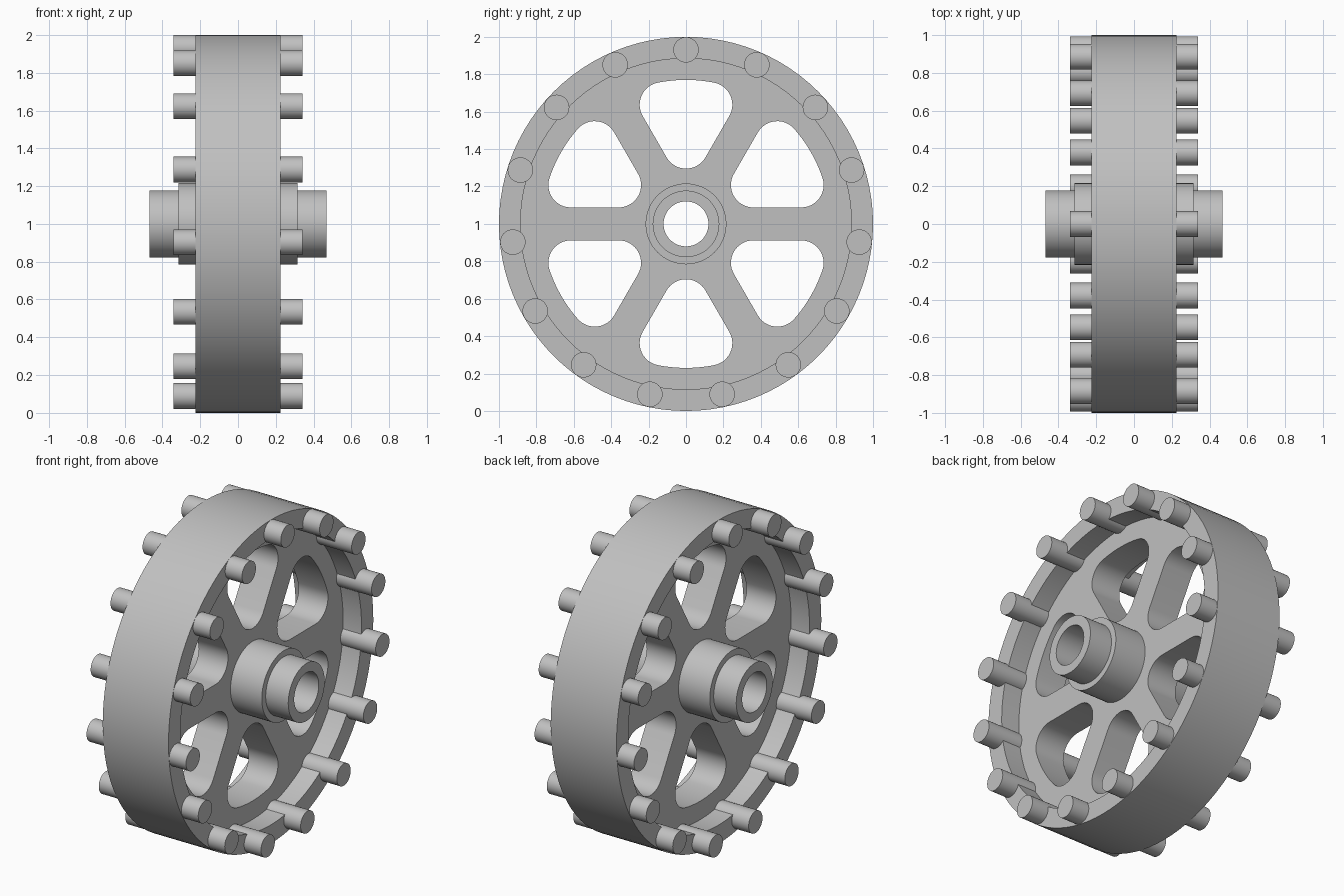
import bpy, bmesh, math
from mathutils import Matrix

if "Cube" in bpy.data.objects:
    bpy.data.objects.remove(bpy.data.objects["Cube"], do_unlink=True)

AXLE_Z = 1.0
grey = bpy.data.materials.new("plain_grey")
grey.use_nodes = True
grey.diffuse_color = (0.53, 0.53, 0.53, 1)
grey.node_tree.nodes["Principled BSDF"].inputs["Base Color"].default_value = grey.diffuse_color


def finish(name, mesh):
    """Link a mesh, colour it and smooth its curved faces."""
    obj = bpy.data.objects.new(name, mesh)
    bpy.context.collection.objects.link(obj)
    mesh.materials.clear()
    mesh.materials.append(grey)
    bpy.ops.object.select_all(action='DESELECT')
    obj.select_set(True)
    bpy.context.view_layer.objects.active = obj
    bpy.ops.object.shade_smooth_by_angle(angle=math.radians(30))
    return obj


def lathe(name, profile, segments=96):
    """Turn a closed (x, radius) profile around the x axle."""
    bm = bmesh.new()
    rings = []
    for i in range(segments):
        a = math.tau * i / segments
        rings.append([bm.verts.new((x, r * math.sin(a), AXLE_Z + r * math.cos(a)))
                      for x, r in profile])
    n = len(profile)
    for i in range(segments):
        a, b = rings[i], rings[(i + 1) % segments]
        for k in range(n):
            m = (k + 1) % n
            bm.faces.new((a[k], a[m], b[m], b[k]))
    bmesh.ops.recalc_face_normals(bm, faces=bm.faces)
    mesh = bpy.data.meshes.new(name)
    bm.to_mesh(mesh)
    bm.free()
    return finish(name, mesh)


def arc(cx, cy, r, start, end, steps):
    return [(cx + r * math.cos(start + (end - start) * i / steps),
             cy + r * math.sin(start + (end - start) * i / steps))
            for i in range(steps + 1)]


def window_outline(spoke_half, fillet, outer):
    """Rounded sector between the spokes at 0 and 60 degrees."""
    off = spoke_half + fillet
    reach = outer - fillet
    tilt = math.asin(off / reach)
    far = math.pi / 3 - tilt
    apex = off / math.sin(math.pi / 6)
    mid, quarter = math.pi / 6, math.pi / 2
    return (arc(apex * math.cos(mid), apex * math.sin(mid), fillet,
                mid + quarter * 4 / 3, mid + quarter * 8 / 3, 16)[::1]
            + arc(reach * math.cos(tilt), reach * math.sin(tilt), fillet, -quarter, tilt, 12)
            + arc(0, 0, outer, tilt, far, 10)[1:-1]
            + arc(reach * math.cos(far), reach * math.sin(far), fillet,
                  far, math.pi / 3 + quarter, 12))


# Rim
lathe("rim", [(-0.225, 0.885), (0.225, 0.885), (0.225, 1), (-0.225, 1)])

# Stepped hub with a through bore
half = [(0.468, 0.12), (0.468, 0.178), (0.314, 0.178), (0.314, 0.216)]
lathe("hub", half + [(-x, r) for x, r in reversed(half)], 64)

# Spoked web: a disc outline with six rounded windows and a hub opening
curve = bpy.data.curves.new("web_outline", 'CURVE')
curve.dimensions = '2D'
curve.fill_mode = 'BOTH'
curve.extrude = 0.1


def add_outline(points):
    spline = curve.splines.new('POLY')
    spline.points.add(len(points) - 1)
    for p, (x, y) in zip(spline.points, points):
        p.co = (x, y, 0, 1)
    spline.use_cyclic_u = True


add_outline(arc(0, 0, 0.89, 0, math.tau, 96)[:-1])
add_outline(arc(0, 0, 0.2, 0, math.tau, 48)[:-1])
window = window_outline(0.088, 0.12, 0.77)
for i in range(6):
    c, s = math.cos(i * math.pi / 3), math.sin(i * math.pi / 3)
    add_outline([(x * c - y * s, x * s + y * c) for x, y in window])

outline = bpy.data.objects.new("web_outline", curve)
bpy.context.collection.objects.link(outline)
bpy.context.view_layer.update()
graph = bpy.context.evaluated_depsgraph_get()
web = bpy.data.meshes.new_from_object(outline.evaluated_get(graph))
bpy.data.objects.remove(outline, do_unlink=True)
bm = bmesh.new()
bm.from_mesh(web)
bmesh.ops.remove_doubles(bm, verts=bm.verts, dist=0.0001)
bmesh.ops.recalc_face_normals(bm, faces=bm.faces)
# Local x -> y, y -> z, z -> x, so the web stands across the axle
bm.transform(Matrix(((0, 0, 1, 0), (1, 0, 0, 0), (0, 1, 0, AXLE_Z), (0, 0, 0, 1))))
bm.to_mesh(web)
bm.free()
finish("spoked_web", web)

# Pins through the rim, one at the top and evenly spaced around
PINS = 15
for i in range(PINS):
    a = math.tau * i / PINS
    bm = bmesh.new()
    place = (Matrix.Translation((0, 0.931 * math.sin(a), AXLE_Z + 0.931 * math.cos(a)))
             @ Matrix.Rotation(math.pi / 2, 4, 'Y'))
    bmesh.ops.create_cone(bm, cap_ends=True, segments=32, radius1=0.068,
                          radius2=0.068, depth=0.68, matrix=place)
    mesh = bpy.data.meshes.new("pin")
    bm.to_mesh(mesh)
    bm.free()
    finish(f"pin_{i + 1}", mesh)
